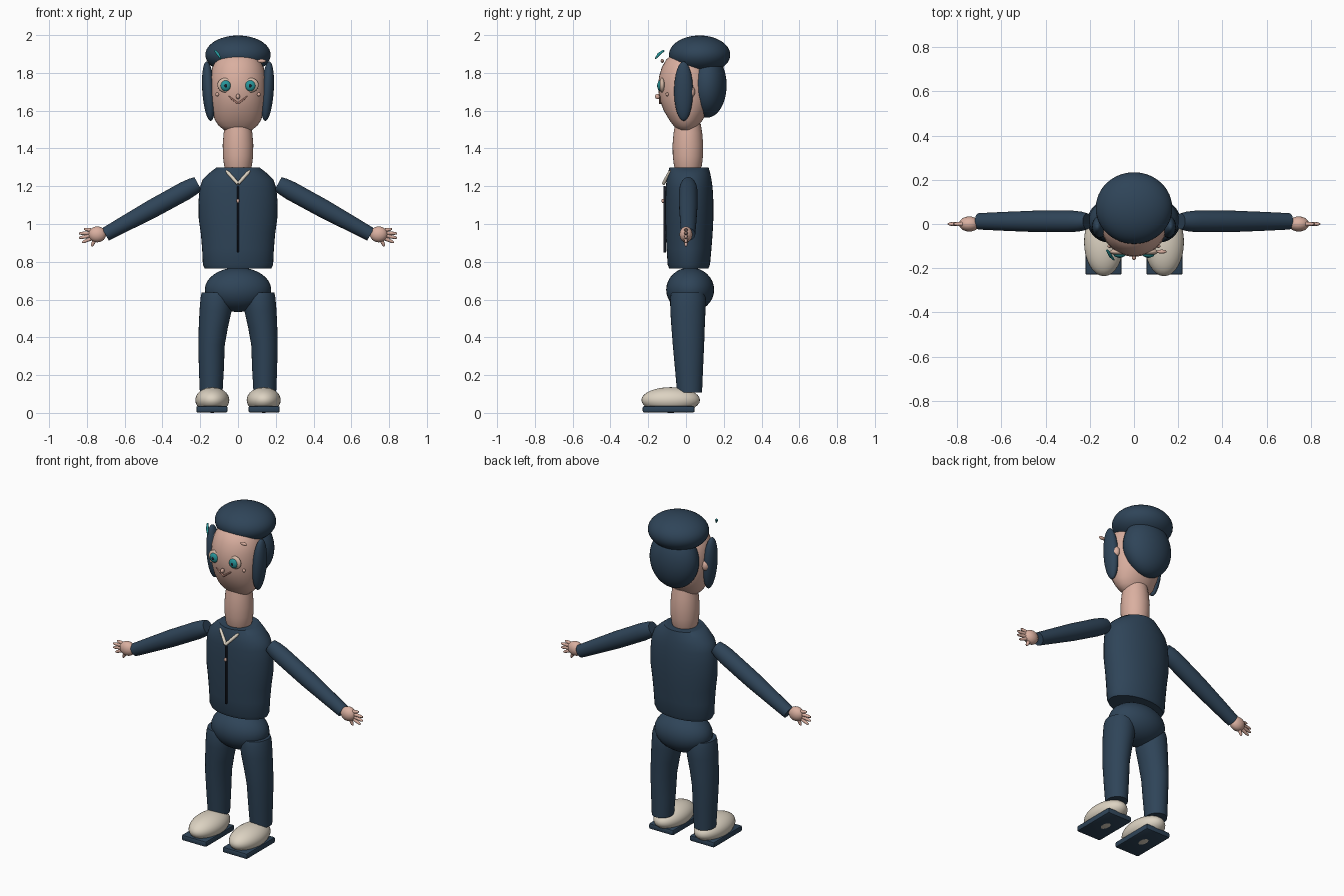
import bpy, bmesh, math
from mathutils import Vector, Matrix


def colour(name, rgb):
    m = bpy.data.materials.new(name)
    m.diffuse_color = (*rgb, 1)
    return m


NAVY = colour("navy cloth", (0.028, 0.058, 0.098))
SKIN = colour("skin", (0.70, 0.43, 0.35))
CREAM = colour("cream", (0.72, 0.65, 0.54))
TEAL = colour("teal", (0.02, 0.30, 0.32))
DARK = colour("dark trim", (0.010, 0.013, 0.022))
LIP = colour("lip", (0.48, 0.24, 0.19))
TAN = colour("eye surround", (0.66, 0.48, 0.38))


def finish(name, bm, mat, angle=40):
    bmesh.ops.recalc_face_normals(bm, faces=bm.faces)
    me = bpy.data.meshes.new(name)
    bm.to_mesh(me)
    bm.free()
    me.materials.append(mat)
    ob = bpy.data.objects.new(name, me)
    bpy.context.collection.objects.link(ob)
    bpy.ops.object.select_all(action='DESELECT')
    ob.select_set(True)
    bpy.context.view_layer.objects.active = ob
    bpy.ops.object.shade_smooth_by_angle(angle=math.radians(angle))
    return ob


def ellipsoid(name, c, r, mat, rot=None, seg=32):
    bm = bmesh.new()
    bmesh.ops.create_uvsphere(bm, u_segments=seg, v_segments=seg // 2, radius=1)
    m = Matrix.Translation(c) @ (rot or Matrix()) @ Matrix.Diagonal((*r, 1))
    bm.transform(m)
    return finish(name, bm, mat)


def loft(name, rings, mat, xf=None, seg=32, angle=40):
    """Skin elliptical rings (x, y, z, rx, ry) and cap both ends."""
    bm = bmesh.new()
    loops = []
    for x, y, z, rx, ry in rings:
        loops.append([bm.verts.new((x + rx * math.cos(t), y + ry * math.sin(t), z))
                      for t in (2 * math.pi * i / seg for i in range(seg))])
    for a, b in zip(loops, loops[1:]):
        for i in range(seg):
            j = (i + 1) % seg
            bm.faces.new((a[i], a[j], b[j], b[i]))
    bm.faces.new(loops[0])
    bm.faces.new(loops[-1])
    if xf:
        bm.transform(xf)
    return finish(name, bm, mat, angle)


def rod(name, p, q, r0, r1, mat, seg=12):
    p, q = Vector(p), Vector(q)
    d = q - p
    xf = Matrix.Translation(p) @ d.to_track_quat('Z', 'Y').to_matrix().to_4x4()
    n = d.length
    return loft(name, [(0, 0, 0, r0, r0), (0, 0, n * 0.85, r1, r1),
                       (0, 0, n, r1 * 0.5, r1 * 0.5)], mat, xf, seg)


def box(name, c, size, mat, bevel):
    bm = bmesh.new()
    bmesh.ops.create_cube(bm, size=1)
    bm.transform(Matrix.Translation(c) @ Matrix.Diagonal((*size, 1)))
    bmesh.ops.bevel(bm, geom=bm.edges[:], offset=bevel, segments=2,
                    profile=0.5, affect='EDGES')
    return finish(name, bm, mat)


# Head and neck
loft("head", [(0, 0, 1.488, 0.035, 0.03), (0, 0, 1.498, 0.075, 0.045),
              (0, 0, 1.52, 0.102, 0.066), (0, 0, 1.55, 0.122, 0.088),
              (0, 0, 1.60, 0.137, 0.118), (0, 0, 1.66, 0.147, 0.140),
              (0, 0, 1.72, 0.150, 0.148), (0, 0, 1.78, 0.147, 0.143),
              (0, 0, 1.83, 0.136, 0.128), (0, 0, 1.87, 0.115, 0.105),
              (0, 0, 1.91, 0.07, 0.06)], SKIN, angle=70)
loft("neck", [(0, 0.01, 1.275, 0.062, 0.062), (0, 0.01, 1.31, 0.074, 0.074),
              (0, 0.01, 1.36, 0.080, 0.080), (0, 0.01, 1.42, 0.081, 0.081),
              (0, 0.01, 1.48, 0.076, 0.076), (0, 0.01, 1.53, 0.068, 0.068)], SKIN)

# Hair and cap
ellipsoid("cap", (0, 0.072, 1.896), (0.173, 0.162, 0.102), NAVY, seg=48)
ellipsoid("back_hair", (0, 0.112, 1.735), (0.151, 0.103, 0.172), NAVY, seg=40)

# Face centre
ellipsoid("nose", (0, -0.15, 1.675), (0.010, 0.014, 0.014), SKIN, seg=16)
ellipsoid("forehead_clip", (0.125, -0.125, 1.863), (0.023, 0.009, 0.010), SKIN, seg=16)
rod("teal_strand_top", (-0.122, -0.118, 1.918), (-0.105, -0.145, 1.898), 0.005, 0.008, TEAL)
rod("teal_strand_tip", (-0.107, -0.143, 1.90), (-0.090, -0.163, 1.874), 0.008, 0.004, TEAL)

# Torso and pelvis
loft("torso", [(0, 0.015, 0.765, 0.176, 0.104), (0, 0.015, 0.785, 0.186, 0.112),
               (0, 0.016, 0.87, 0.190, 0.119), (0, 0.017, 0.95, 0.197, 0.124),
               (0, 0.018, 1.03, 0.208, 0.127), (0, 0.018, 1.12, 0.209, 0.127),
               (0, 0.017, 1.19, 0.203, 0.124), (0, 0.016, 1.235, 0.188, 0.119),
               (0, 0.016, 1.27, 0.152, 0.112), (0, 0.016, 1.298, 0.116, 0.104)],
     NAVY, seg=40, angle=50)
ellipsoid("pelvis", (0, 0.022, 0.652), (0.176, 0.127, 0.118), NAVY)
box("zip", (0, -0.113, 1.025), (0.009, 0.014, 0.35), DARK, 0.002)
ellipsoid("zip_pull", (0, -0.122, 1.122), (0.008, 0.008, 0.012), SKIN, seg=12)

# Paired parts
for s, side in ((1, "right"), (-1, "left")):
    ellipsoid(side + "_side_hair", (s * 0.155, -0.013, 1.703), (0.034, 0.05, 0.158), NAVY,
              Matrix.Rotation(math.radians(s * 4), 4, 'Y'))
    ellipsoid(side + "_ear", (s * 0.150, 0.022, 1.70), (0.022, 0.026, 0.034), SKIN, seg=16)
    ellipsoid(side + "_eye", (s * 0.065, -0.126, 1.735), (0.044, 0.016, 0.039), TAN, seg=24)
    ellipsoid(side + "_iris", (s * 0.065, -0.138, 1.732), (0.027, 0.014, 0.028), TEAL, seg=24)
    ellipsoid(side + "_pupil", (s * 0.065, -0.149, 1.732), (0.009, 0.005, 0.010), DARK, seg=12)
    ellipsoid(side + "_cheek", (s * 0.11, -0.10, 1.686), (0.010, 0.008, 0.010), SKIN, seg=12)
    rod(side + "_smile", (0, -0.138, 1.638), (s * 0.05, -0.138, 1.676), 0.005, 0.004, LIP)
    rod(side + "_collar_cord", (0, -0.120, 1.213), (s * 0.062, -0.082, 1.282), 0.009, 0.009, CREAM)

    # Arm built along z, then swung down and outward
    a, b = Vector((s * 0.212, 0.012, 1.213)), Vector((s * 0.702, 0.005, 0.945))
    n = (b - a).length
    arm = Matrix.Translation(a) @ Matrix.Rotation(math.atan2(b.x - a.x, b.z - a.z), 4, 'Y')
    loft(side + "_arm", [(0, 0, 0, 0.040, 0.036), (0, 0, 0.03, 0.046, 0.044),
                         (0, 0, 0.08, 0.050, 0.049), (0, 0, n * 0.5, 0.049, 0.048),
                         (0, 0, n * 0.8, 0.042, 0.042), (0, 0, n, 0.037, 0.037)], NAVY, arm)

    # Hand with fanned fingers
    ellipsoid(side + "_palm", (s * 0.745, 0, 0.945), (0.047, 0.034, 0.042), SKIN, seg=24)
    tips = ((0.815, 0.974), (0.842, 0.950), (0.842, 0.926), (0.826, 0.902), (0.775, 0.882))
    for i, (x, z) in enumerate(tips):
        rod(f"{side}_finger_{i + 1}", (s * 0.755, 0, 0.963 - i * 0.010), (s * x, 0, z),
            0.012, 0.008, SKIN)

    # Leg, shoe and sole
    loft(side + "_leg", [(s * 0.142, 0.019, 0.108, 0.060, 0.066),
                         (s * 0.141, 0.016, 0.23, 0.066, 0.074),
                         (s * 0.140, 0.013, 0.36, 0.070, 0.083),
                         (s * 0.131, 0.011, 0.45, 0.077, 0.088),
                         (s * 0.119, 0.010, 0.54, 0.085, 0.093),
                         (s * 0.113, 0.010, 0.61, 0.085, 0.094),
                         (s * 0.112, 0.010, 0.637, 0.080, 0.086)], NAVY)
    ellipsoid(side + "_shoe", (s * 0.136, -0.081, 0.068), (0.090, 0.155, 0.068), CREAM)
    box(side + "_sole", (s * 0.138, -0.092, 0.019), (0.165, 0.275, 0.034), NAVY, 0.008)
